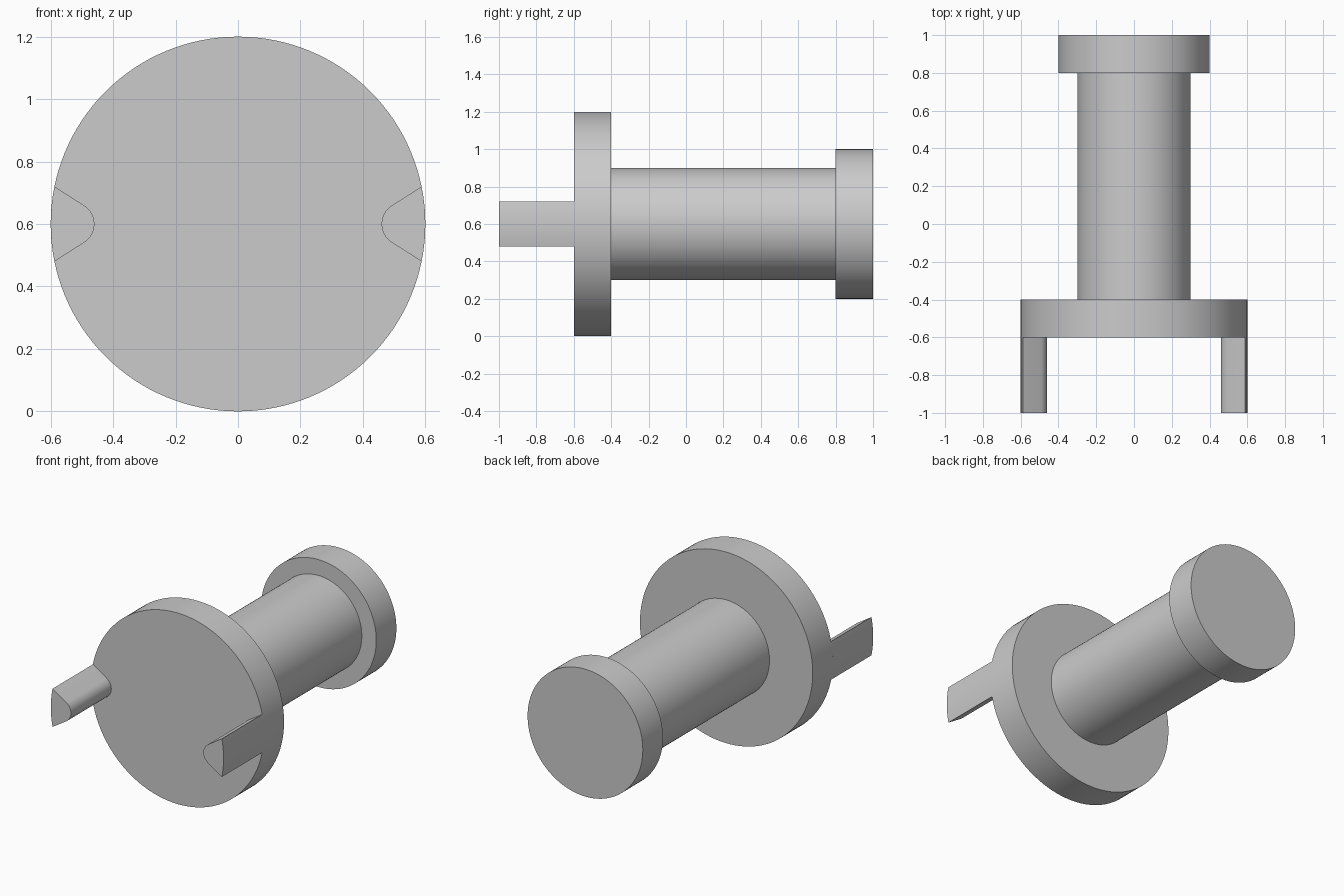
import bpy, bmesh
from math import sin, cos, radians, asin, tau

cube = bpy.data.objects.get("Cube")
if cube:
    bpy.data.objects.remove(cube, do_unlink=True)

AXIS_Z = 0.6

grey = bpy.data.materials.new("plain grey")
grey.use_nodes = True
colour = (0.6, 0.6, 0.6, 1)
grey.diffuse_color = colour
grey.node_tree.nodes["Principled BSDF"].inputs["Base Color"].default_value = colour


def extrude_y(name, outline, y0, y1):
    """Extrude an (x, z) outline, centred on the main axis, from y0 to y1."""
    bm = bmesh.new()
    face = bm.faces.new([bm.verts.new((x, y0, z + AXIS_Z)) for x, z in outline])
    grown = bmesh.ops.extrude_face_region(bm, geom=[face])["geom"]
    verts = [v for v in grown if isinstance(v, bmesh.types.BMVert)]
    bmesh.ops.translate(bm, verts=verts, vec=(0, y1 - y0, 0))
    bmesh.ops.recalc_face_normals(bm, faces=bm.faces)
    mesh = bpy.data.meshes.new(name)
    bm.to_mesh(mesh)
    bm.free()
    mesh.materials.append(grey)
    obj = bpy.data.objects.new(name, mesh)
    bpy.context.collection.objects.link(obj)
    bpy.ops.object.select_all(action="DESELECT")
    obj.select_set(True)
    bpy.context.view_layer.objects.active = obj
    bpy.ops.object.shade_smooth_by_angle(angle=radians(25))
    return obj


def arc(cx, radius, start, end, steps):
    """Points along an arc whose centre lies on the horizontal midline."""
    angles = [start + (end - start) * i / steps for i in range(steps + 1)]
    return [(cx + radius * cos(a), radius * sin(a)) for a in angles]


def disc(name, radius, y0, y1):
    return extrude_y(name, arc(0, radius, 0, tau, 128)[:-1], y0, y1)


# Stepped cylindrical body
disc("front_flange", 0.6, -0.6, -0.4)
disc("barrel", 0.3, -0.41, 0.81)
disc("rear_cap", 0.4, 0.8, 1.0)

# Prongs: outer face follows the flange rim, inner edge is a rounded wedge
half = asin(0.12 / 0.6)
rim = arc(0, 0.6, -half, half, 8)
tip = arc(0.53, 0.07, radians(122.5), radians(237.5), 16)
for side, sign in (("left", 1), ("right", -1)):
    extrude_y(side + "_prong", [(sign * x, z) for x, z in rim + tip], -1.0, -0.6)
